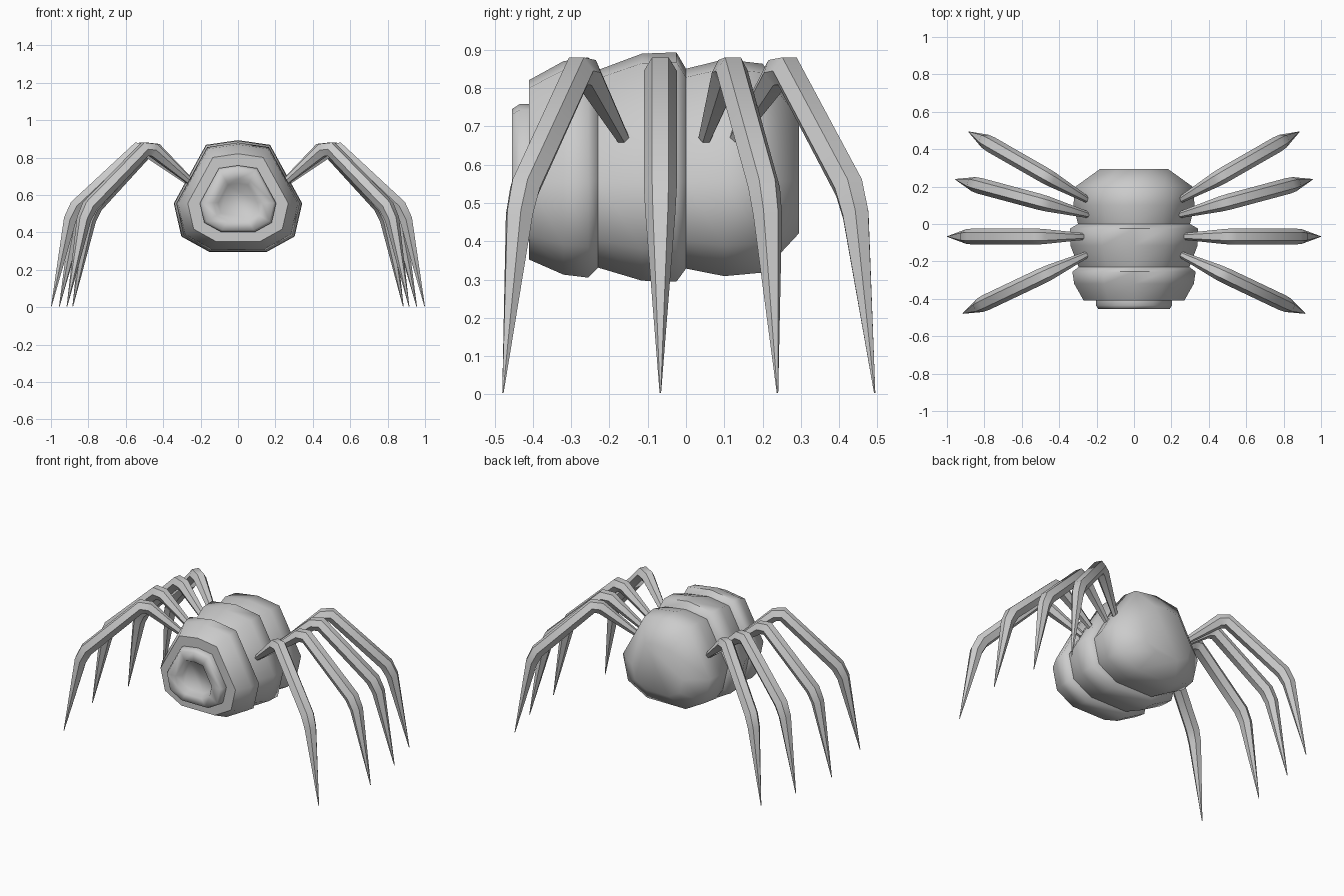
import bpy, bmesh
from math import radians, sin, cos, pi
from mathutils import Vector, Matrix

if "Cube" in bpy.data.objects:
    bpy.data.objects.remove(bpy.data.objects["Cube"])

grey = bpy.data.materials.new("plain_grey")
grey.use_nodes = True
grey.diffuse_color = (0.6, 0.6, 0.6, 1)
grey.node_tree.nodes["Principled BSDF"].inputs["Base Color"].default_value = (0.6, 0.6, 0.6, 1)


def loft(name, rings, smooth_angle):
    """Skin a list of equally long point rings and cap both ends."""
    bm = bmesh.new()
    loops = [[bm.verts.new(p) for p in ring] for ring in rings]
    for a, b in zip(loops, loops[1:]):
        for i in range(len(a)):
            j = (i + 1) % len(a)
            bm.faces.new((a[i], a[j], b[j], b[i]))
    bm.faces.new(loops[0])
    bm.faces.new(loops[-1])
    bmesh.ops.recalc_face_normals(bm, faces=bm.faces)
    mesh = bpy.data.meshes.new(name)
    bm.to_mesh(mesh)
    bm.free()
    mesh.materials.append(grey)
    obj = bpy.data.objects.new(name, mesh)
    bpy.context.collection.objects.link(obj)
    bpy.ops.object.select_all(action='DESELECT')
    obj.select_set(True)
    bpy.context.view_layer.objects.active = obj
    bpy.ops.object.shade_smooth_by_angle(angle=radians(smooth_angle))
    return obj


# Body: nine-sided section scaled along y, from the mouth recess to the rear
half = [(0.17, 0.305), (0.34, -0.005), (0.30, -0.18), (0.15, -0.263)]
section = [(0, 0.33)] + half + [(-x, z) for x, z in reversed(half)]
MID_Z = 0.56

stations = [
    (-0.42, 0.31), (-0.455, 0.38),                                # mouth recess
    (-0.455, 0.56), (-0.435, 0.60), (-0.41, 0.60),                # snout
    (-0.41, 0.79), (-0.32, 0.94), (-0.255, 0.97), (-0.23, 0.87),  # front segment
    (-0.115, 1.0), (-0.025, 1.01), (0, 0.88),                     # middle segment
    (0.1, 0.955), (0.2, 0.92), (0.295, 0.53),                     # rear segment
]
body = loft("segmented_body",
            [[(x * s, y, MID_Z + z * s) for x, z in section] for y, s in stations], 60)

# Legs: one hexagonal tapered path (reach, height, radius), turned for each leg
leg_path = [(0, 0.67, 0.018), (0.22, 0.84, 0.041), (0.27, 0.845, 0.043),
            (0.595, 0.54, 0.043), (0.63, 0.47, 0.039), (0.73, 0.004, 0.002)]


def leg_rings():
    pts = [Vector((d, 0, z)) for d, z, r in leg_path]
    rings = []
    for i, p in enumerate(pts):
        before = (p - pts[i - 1]).normalized() if i else Vector()
        after = (pts[i + 1] - p).normalized() if i + 1 < len(pts) else Vector()
        tangent = (before + after).normalized()
        up = Vector((-tangent.z, 0, tangent.x))
        r = leg_path[i][2]
        rings.append([p + Vector((0, r * cos(k * pi / 3), 0)) + up * r * sin(k * pi / 3)
                      for k in range(6)])
    return rings


# Name, hip position and yaw of each left leg
legs = [("front", 0.255, -0.165, -25.4), ("middle", 0.268, -0.067, 0),
        ("third", 0.25, 0.05, 15), ("rear", 0.25, 0.13, 29.8)]
for name, hip_x, hip_y, yaw in legs:
    place = Matrix.Translation((hip_x, hip_y, 0)) @ Matrix.Rotation(radians(yaw), 4, 'Z')
    left = [[place @ p for p in ring] for ring in leg_rings()]
    right = [[Vector((-p.x, p.y, p.z)) for p in ring] for ring in left]
    loft(name + "_leg_left", left, 50)
    loft(name + "_leg_right", right, 50)
